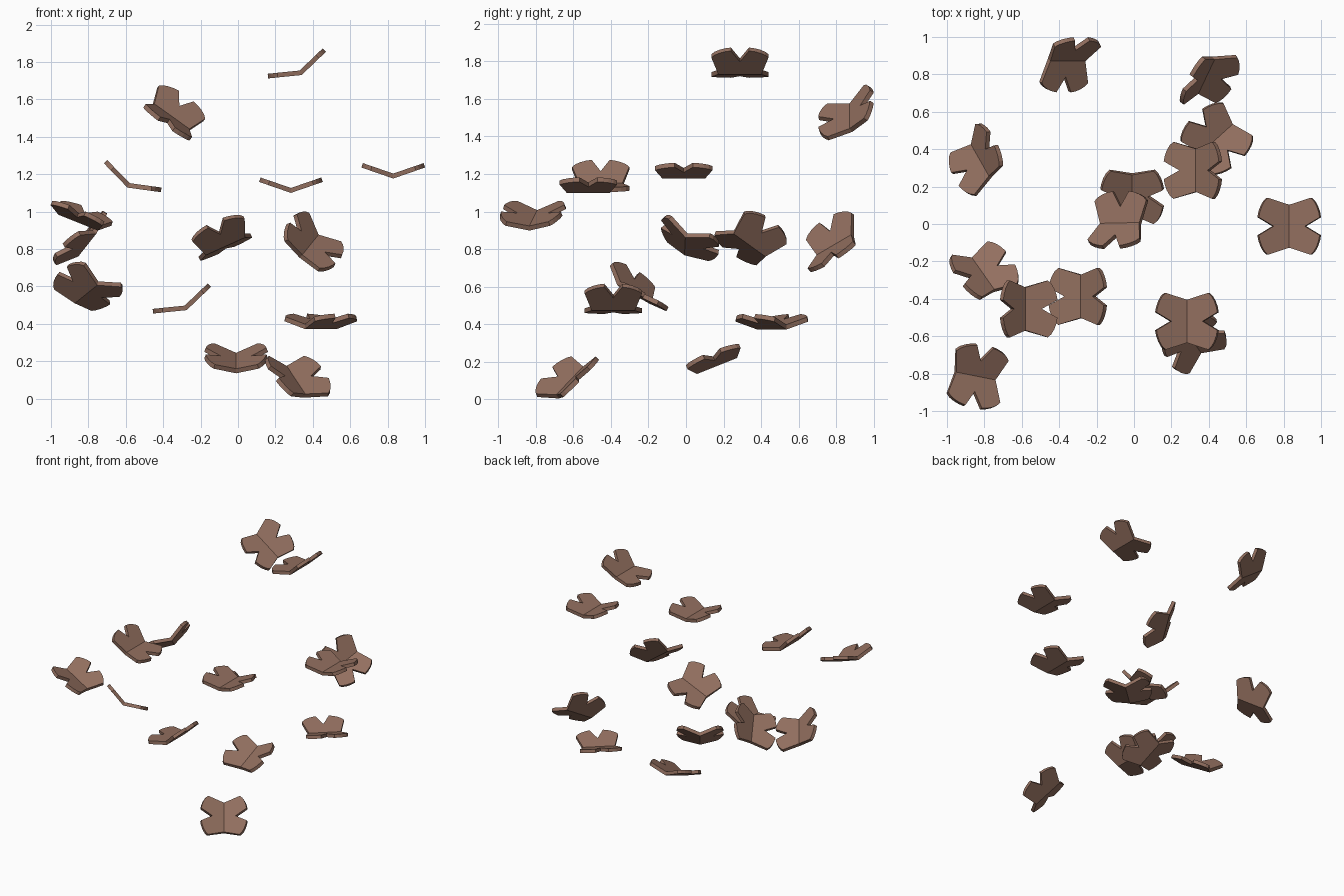
import bpy
import bmesh
import math
from mathutils import Vector, Matrix

cube = bpy.data.objects.get("Cube")
if cube:
    bpy.data.objects.remove(cube, do_unlink=True)

FOLD = math.radians(19)      # how far each wing rises from the flat pose
THICKNESS = 0.025

# One flat brown for everything
brown = bpy.data.materials.new("wing_brown")
brown.use_nodes = True
brown_colour = (0.29, 0.16, 0.115, 1.0)
brown.diffuse_color = brown_colour
brown.node_tree.nodes["Principled BSDF"].inputs["Base Color"].default_value = brown_colour

# Front lobe of one wing: (distance from hinge, distance along hinge)
lobe = [(0, 0.115), (0.124, 0.152), (0.143, 0.135), (0.159, 0.108), (0.17, 0.078), (0.176, 0.048)]
notch = [(0.092, 0)]
outline = lobe + notch + [(out, -along) for out, along in reversed(lobe)]


def add_wing(bm, side):
    """Extrude the outline into a plate, mitred where it meets the other wing."""
    reach = Vector((side * math.cos(FOLD), 0, math.sin(FOLD)))
    normal = Vector((-side * math.sin(FOLD), 0, math.cos(FOLD)))
    mitre = Vector((0, 0, 1 / math.cos(FOLD)))
    layers = []
    for level in (-0.5, 0.5):
        layer = []
        for out, along in outline:
            lift = normal if out else mitre
            position = reach * out + Vector((0, along, 0)) + lift * level * THICKNESS
            layer.append(bm.verts.new(position))
        layers.append(layer)
    bottom, top = layers
    bm.faces.new(top)
    bm.faces.new(list(reversed(bottom)))
    # Rim faces, leaving the hinge side open
    for i in range(len(outline) - 1):
        bm.faces.new((bottom[i], bottom[i + 1], top[i + 1], top[i]))


def make_butterfly_mesh():
    bm = bmesh.new()
    for side in (-1, 1):
        add_wing(bm, side)
    bmesh.ops.remove_doubles(bm, verts=bm.verts, dist=0.0001)
    bmesh.ops.recalc_face_normals(bm, faces=bm.faces)
    mesh = bpy.data.meshes.new("butterfly_wings")
    bm.to_mesh(mesh)
    bm.free()
    mesh.materials.append(brown)
    return mesh


def place_butterfly(name, mesh, centre, hinge, up):
    """Put the hinge line along one direction, with the wings opening towards up."""
    y_axis = Vector(hinge).normalized()
    x_axis = y_axis.cross(Vector(up)).normalized()
    z_axis = x_axis.cross(y_axis)
    turn = Matrix((x_axis, y_axis, z_axis)).transposed().to_4x4()
    butterfly = bpy.data.objects.new(name, mesh)
    butterfly.matrix_world = Matrix.Translation(centre) @ turn
    bpy.context.collection.objects.link(butterfly)


ALONG_Y = (0, 1, 0)
LEVEL = (0, 0, 1)
ROLL_RIGHT_UP = (-0.42, 0, 0.91)
ROLL_LEFT_UP = (0.45, 0, 0.89)

# The flock: centre of the hinge, hinge direction, opening direction
flock = {
    "butterfly_top": ((0.335, 0.287, 1.742), ALONG_Y, ROLL_RIGHT_UP),
    "butterfly_upper_back": ((-0.36, 0.878, 1.5), (0.81, 0, -0.58), (0.5, -0.53, 0.69)),
    "butterfly_far_left": ((0.83, -0.012, 1.19), ALONG_Y, LEVEL),
    "butterfly_upper_front": ((0.283, -0.52, 1.113), ALONG_Y, LEVEL),
    "butterfly_upper_right": ((-0.585, -0.454, 1.14), ALONG_Y, ROLL_LEFT_UP),
    "butterfly_front_right": ((-0.85, -0.812, 0.953), (0.9, -0.18, -0.36), (0.35, -0.07, 0.93)),
    "butterfly_back_right": ((-0.815, 0.34, 0.83), (0.42, -0.74, 0.53), (-0.69, 0.11, 0.71)),
    "butterfly_middle": ((-0.072, 0, 0.825), (0.91, 0.02, 0.41), (-0.37, 0.44, 0.82)),
    "butterfly_back_left": ((0.38, 0.795, 0.815), (0.38, 0.8, 0.47), (0.55, -0.6, 0.58)),
    "butterfly_right": ((-0.81, -0.272, 0.568), (-0.52, 0.74, -0.42), (0.22, 0.59, 0.78)),
    "butterfly_lower_right": ((-0.28, -0.387, 0.485), ALONG_Y, ROLL_RIGHT_UP),
    "butterfly_lower_left": ((0.443, 0.457, 0.385), (0.74, 0.67, 0), LEVEL),
    "butterfly_lower_middle": ((-0.01, 0.16, 0.19), (0, 0.93, 0.37), (0, -0.37, 0.93)),
    "butterfly_bottom": ((0.305, -0.612, 0.09), (-0.43, 0.62, 0.65), (0.37, -0.53, 0.76)),
}

wings = make_butterfly_mesh()
for name, (centre, hinge, up) in flock.items():
    place_butterfly(name, wings, centre, hinge, up)
